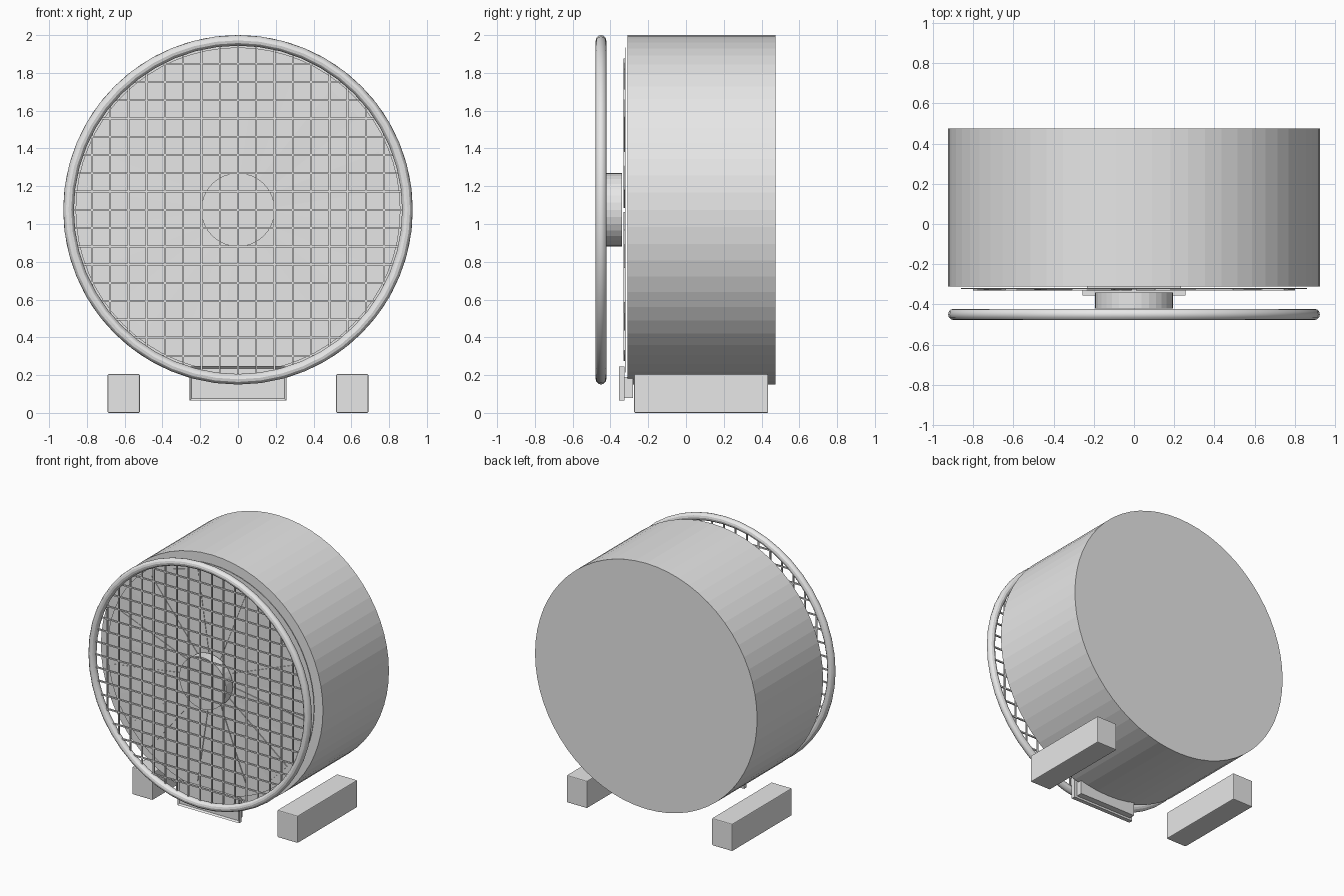
import bpy, bmesh, math
from mathutils import Matrix, Vector

cube = bpy.data.objects.get("Cube")
if cube:
    bpy.data.objects.remove(cube, do_unlink=True)

grey = bpy.data.materials.new("light grey")
grey.use_nodes = True
colour = (0.8, 0.8, 0.8, 1)
grey.diffuse_color = colour
grey.node_tree.nodes["Principled BSDF"].inputs["Base Color"].default_value = colour

CZ = 1.075      # height of the fan axis
R = 0.925       # drum and guard radius


def finish(name, bm):
    bmesh.ops.recalc_face_normals(bm, faces=bm.faces)
    mesh = bpy.data.meshes.new(name)
    bm.to_mesh(mesh)
    bm.free()
    mesh.materials.append(grey)
    obj = bpy.data.objects.new(name, mesh)
    bpy.context.collection.objects.link(obj)
    return obj


def add_box(bm, lo, hi):
    lo, hi = Vector(lo), Vector(hi)
    matrix = Matrix.Translation((lo + hi) / 2) @ Matrix.Diagonal((*(hi - lo), 1))
    return bmesh.ops.create_cube(bm, size=1, matrix=matrix)["verts"]


def box(name, lo, hi, bevel=0.0):
    bm = bmesh.new()
    add_box(bm, lo, hi)
    obj = finish(name, bm)
    if bevel:
        mod = obj.modifiers.new("Bevel", "BEVEL")
        mod.width, mod.segments = bevel, 2
    return obj


def disc(name, radius, y0, y1, sides):
    bm = bmesh.new()
    matrix = Matrix.Translation((0, (y0 + y1) / 2, CZ)) @ Matrix.Rotation(math.pi / 2, 4, "X")
    bmesh.ops.create_cone(bm, cap_ends=True, segments=sides, radius1=radius,
                          radius2=radius, depth=y1 - y0, matrix=matrix)
    return finish(name, bm)


# Housing, thin backing plate and hub
disc("drum_housing", R, -0.31, 0.475, 64)
disc("backing_plate", 0.86, -0.324, -0.319, 64)
disc("hub", 0.195, -0.42, -0.34, 32)

# Twelve flared blades lying just in front of the backing plate
bm = bmesh.new()
for k in range(12):
    turn = Matrix.Translation((0, 0, CZ)) @ Matrix.Rotation(math.radians(15 + 30 * k), 4, "Y")
    outline = [(-0.035, 0.17), (0.035, 0.17), (0.105, 0.80), (-0.105, 0.80)]
    front = [bm.verts.new(turn @ Vector((x, -0.329 + 0.02 * x, z))) for x, z in outline]
    back = [bm.verts.new(turn @ Vector((x, -0.322, z))) for x, z in outline]
    bm.faces.new(front)
    bm.faces.new(back[::-1])
    for i in range(4):
        j = (i + 1) % 4
        bm.faces.new((front[i], back[i], back[j], front[j]))
finish("fan_blades", bm)

# Round guard ring
bpy.ops.mesh.primitive_torus_add(major_radius=R - 0.028, minor_radius=0.028,
                                 major_segments=48, minor_segments=12,
                                 location=(0, -0.45, CZ), rotation=(math.pi / 2, 0, 0))
ring = bpy.context.object
ring.name = "guard_ring"
ring.data.materials.append(grey)
bpy.ops.object.shade_smooth_by_angle()

# Square wire grille clipped to the ring
bm = bmesh.new()
wire, step, reach = 0.005, 0.0967, 0.88
for k in range(-8, 9):
    c = k * step
    h = math.sqrt(reach ** 2 - c ** 2)
    add_box(bm, (c - wire, -0.45 - wire, CZ - h), (c + wire, -0.45 + wire, CZ + h))
    add_box(bm, (-h, -0.45 - wire, CZ + c - wire), (h, -0.45 + wire, CZ + c + wire))
finish("guard_grille", bm)

# Control box below the ring: body plus front plate with a recessed panel
box("control_body", (-0.235, -0.325, 0.08), (0.235, -0.28, 0.19))
bm = bmesh.new()
add_box(bm, (-0.257, -0.355, 0.065), (0.257, -0.325, 0.245))
bm.normal_update()
face = min(bm.faces, key=lambda f: f.calc_center_median().y)
bmesh.ops.inset_individual(bm, faces=[face], thickness=0.016)
bmesh.ops.translate(bm, verts=face.verts, vec=(0, 0.012, 0))
finish("control_plate", bm)

# Two long feet
for side, name in ((1, "left_foot"), (-1, "right_foot")):
    x0, x1 = sorted((side * 0.52, side * 0.69))
    box(name, (x0, -0.275, 0.0), (x1, 0.435, 0.205), 0.006)
